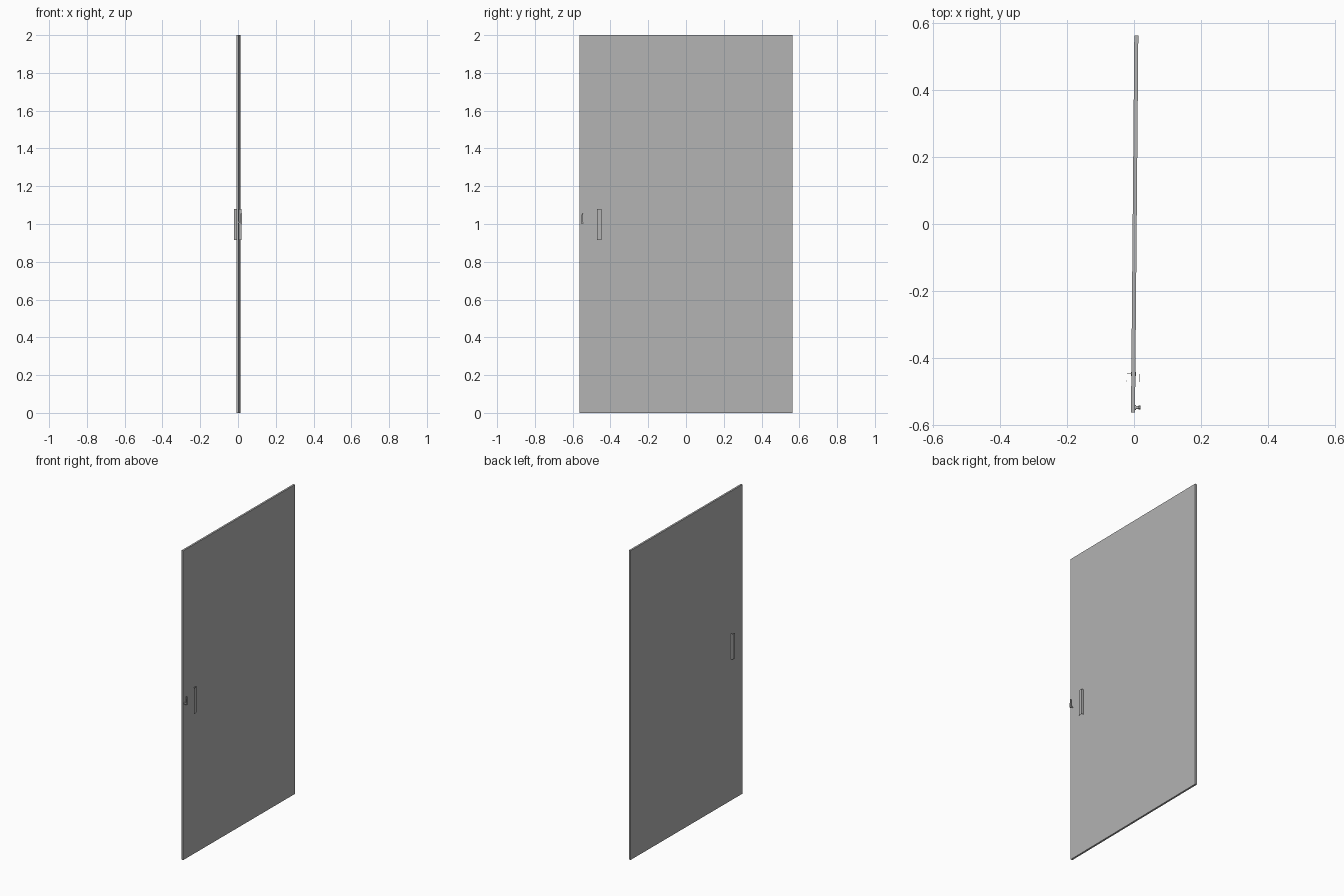
import bpy, bmesh, math
from mathutils import Matrix

if "Cube" in bpy.data.objects:
    bpy.data.objects.remove(bpy.data.objects["Cube"])

# the whole door is turned very slightly about z
TURN = Matrix.Translation((0.002, 0, 0)) @ Matrix.Rotation(math.radians(-0.5), 4, 'Z')

# dark grey finish
GREY = bpy.data.materials.new("dark_grey")
GREY.diffuse_color = (0.45, 0.45, 0.45, 1)
GREY.use_nodes = True
GREY.node_tree.nodes["Principled BSDF"].inputs["Base Color"].default_value = GREY.diffuse_color


def finish(name, bm):
    bmesh.ops.recalc_face_normals(bm, faces=bm.faces)
    bm.transform(TURN)
    me = bpy.data.meshes.new(name)
    bm.to_mesh(me)
    bm.free()
    me.materials.append(GREY)
    ob = bpy.data.objects.new(name, me)
    bpy.context.collection.objects.link(ob)
    return ob


def box(name, x, y, z):
    bm = bmesh.new()
    bmesh.ops.create_cube(bm, size=1)
    for v in bm.verts:
        for i, (lo, hi) in enumerate((x, y, z)):
            v.co[i] = lo if v.co[i] < 0 else hi
    return finish(name, bm)


def prism(name, pts, axis, lo, hi):
    """Extrude a 2D outline along axis 0 (points are y,z) or axis 2 (points are x,y)."""
    bm = bmesh.new()
    vs = [bm.verts.new((lo, a, b) if axis == 0 else (a, b, lo)) for a, b in pts]
    face = bm.faces.new(vs)
    out = bmesh.ops.extrude_face_region(bm, geom=[face])
    for v in out['geom']:
        if isinstance(v, bmesh.types.BMVert):
            v.co[axis] = hi
    return finish(name, bm)


def cylinder_x(name, x0, x1, y, z, r, sides=16):
    bm = bmesh.new()
    m = Matrix.Translation(((x0 + x1) / 2, y, z)) @ Matrix.Rotation(math.pi / 2, 4, 'Y')
    bmesh.ops.create_cone(bm, cap_ends=True, segments=sides, radius1=r, radius2=r,
                          depth=x1 - x0, matrix=m)
    ob = finish(name, bm)
    for p in ob.data.polygons:
        p.use_smooth = len(p.vertices) == 4
    return ob


# door panel
T = 0.006
box("door_panel", (-T, T), (-0.5645, 0.5645), (0, 2))

# bent sheet pull handles, one on each face
for side, s in (("left", -1), ("right", 1)):
    profile = [(s * T, -0.448), (s * 0.0196, -0.448), (s * 0.0196, -0.472),
               (s * 0.0186, -0.472), (s * 0.0186, -0.449), (s * T, -0.449)]
    prism(f"pull_handle_{side}", profile, 2, 0.914, 1.08)
    box(f"handle_mount_{side}", sorted((s * T, s * 0.0075)), (-0.454, -0.443), (0.916, 1.078))

# thumb-turn latch on the right face
LY, LZ = -0.549, 1.009
cylinder_x("latch_rosette", T, 0.0085, LY, LZ, 0.008)
cylinder_x("latch_spindle", 0.0085, 0.017, LY, LZ, 0.005)
lever = [(LY - 0.006, LZ - 0.007), (LY + 0.006, LZ - 0.007), (LY + 0.004, LZ + 0.010),
         (LY + 0.0025, LZ + 0.046), (LY - 0.0025, LZ + 0.046), (LY - 0.004, LZ + 0.010)]
prism("latch_lever", lever, 0, 0.0165, 0.0228)
